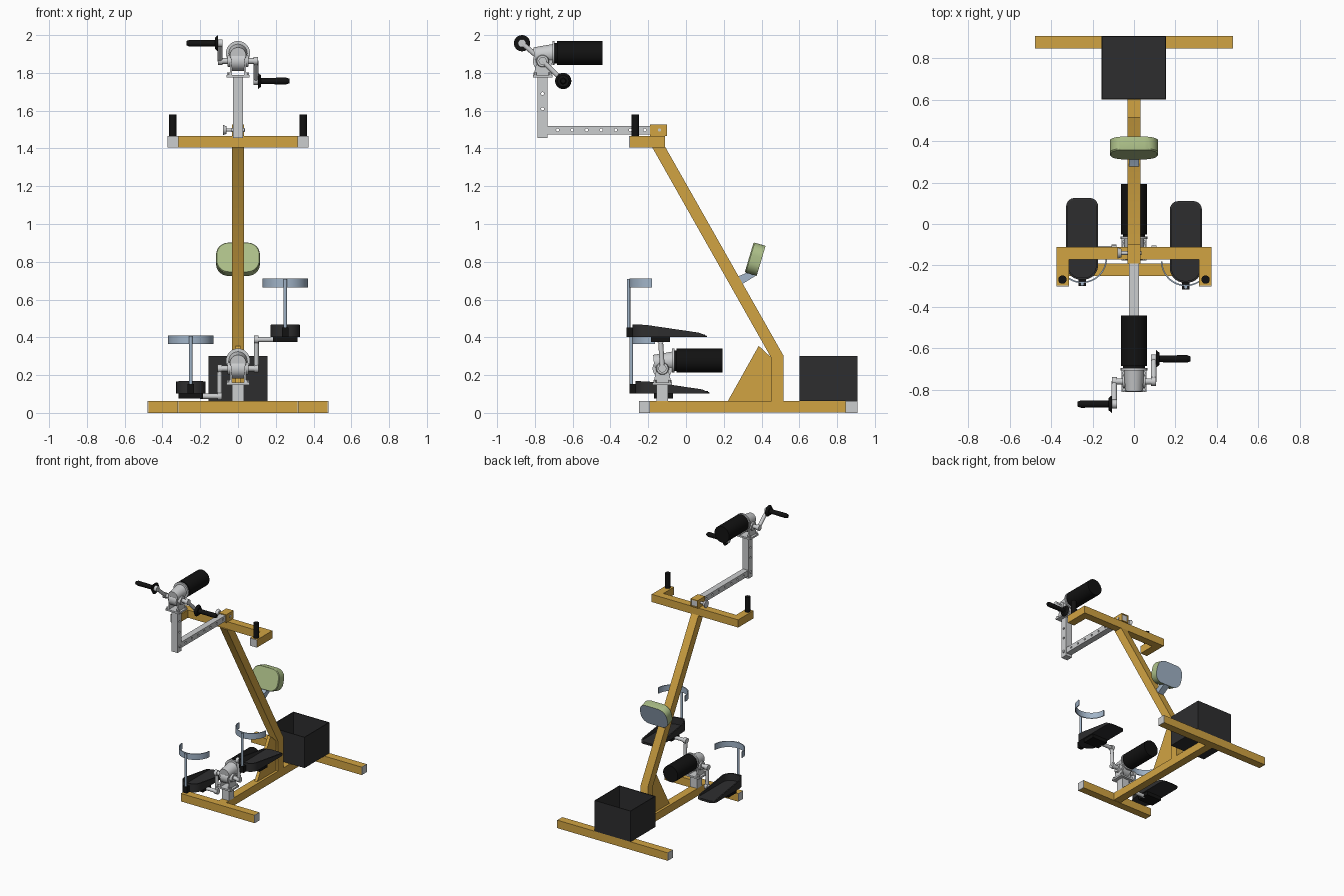
import bpy, bmesh, math
from mathutils import Vector, Matrix

if "Cube" in bpy.data.objects:
    bpy.data.objects.remove(bpy.data.objects["Cube"])


def material(name, rgb):
    m = bpy.data.materials.new(name)
    m.diffuse_color = (*rgb, 1)
    m.use_nodes = True
    m.node_tree.nodes["Principled BSDF"].inputs["Base Color"].default_value = m.diffuse_color
    return m


GOLD = material("gold paint", (0.64, 0.37, 0.055))
STEEL = material("light steel", (0.60, 0.61, 0.62))
BLACK = material("black rubber", (0.006, 0.006, 0.006))
DARK = material("dark grey plastic", (0.027, 0.027, 0.028))
BLUE = material("pale blue metal", (0.36, 0.46, 0.58))
GREEN = material("green cushion", (0.42, 0.53, 0.25))


def finish(name, bm, *mats):
    bmesh.ops.recalc_face_normals(bm, faces=bm.faces[:])
    me = bpy.data.meshes.new(name)
    bm.to_mesh(me)
    bm.free()
    ob = bpy.data.objects.new(name, me)
    bpy.context.collection.objects.link(ob)
    for m in mats:
        me.materials.append(m)
    return ob


def box(name, x0, x1, y0, y1, z0, z1, mat):
    bm = bmesh.new()
    bmesh.ops.create_cube(bm, size=1)
    for v in bm.verts:
        v.co = ((x0 + x1) / 2 + v.co.x * (x1 - x0), (y0 + y1) / 2 + v.co.y * (y1 - y0),
                (z0 + z1) / 2 + v.co.z * (z1 - z0))
    return finish(name, bm, mat)


def rod(name, p, q, r, mat, r2=None, segs=28):
    p, q = Vector(p), Vector(q)
    d = q - p
    bm = bmesh.new()
    bmesh.ops.create_cone(bm, cap_ends=True, segments=segs, radius1=r,
                          radius2=r if r2 is None else r2, depth=d.length)
    rot = Vector((0, 0, 1)).rotation_difference(d).to_matrix().to_4x4()
    bm.transform(Matrix.Translation((p + q) / 2) @ rot)
    ob = finish(name, bm, mat)
    return ob


def side_prism(name, yz, x0, x1, mat):
    """Profile in y,z pulled along x."""
    bm = bmesh.new()
    a = [bm.verts.new((x0, y, z)) for y, z in yz]
    b = [bm.verts.new((x1, y, z)) for y, z in yz]
    bm.faces.new(a)
    bm.faces.new(b)
    for i in range(len(yz)):
        j = (i + 1) % len(yz)
        bm.faces.new((a[i], a[j], b[j], b[i]))
    return finish(name, bm, mat)


def rounded(w, y0, y1, r0, r1, n=8):
    """Rounded rectangle outline, half width w, corner radius r0 at y0 and r1 at y1."""
    pts = []
    for cx, cy, r, a0 in ((w - r1, y1 - r1, r1, 0), (-w + r1, y1 - r1, r1, 90),
                          (-w + r0, y0 + r0, r0, 180), (w - r0, y0 + r0, r0, 270)):
        for i in range(n + 1):
            a = math.radians(a0 + 90 * i / n)
            pts.append((cx + r * math.cos(a), cy + r * math.sin(a)))
    return pts


# Floor frame with capped cross bars
box("base_beam", -.031, .031, -.20, .86, .002, .062, GOLD)
for nm, w, y0, y1 in (("front", .315, -.25, -.19), ("rear", .474, .845, .907)):
    box(nm + "_cross_bar", -w, w, y0, y1, 0, .062, GOLD)
    for s in (-1, 1):
        x = sorted((s * w, s * (w + .004)))
        box(nm + "_bar_cap", *x, y0, y1, 0, .062, STEEL)

# Bent main mast and gusset
side_prism("mast", [(.452, .06), (.515, .06), (.515, .305), (-.11, 1.408),
                    (-.18, 1.408), (.452, .29)], -.031, .031, GOLD)
side_prism("gusset", [(.22, .06), (.46, .06), (.46, .285), (.385, .355)], -.012, .012, GOLD)

# Open storage box
X0, X1, Y0, Y1, T = -.157, .155, .60, .907, .006
for b in ((X0, X1, Y0, Y1, .062, .07), (X0, X0 + T, Y0, Y1, .07, .302), (X1 - T, X1, Y0, Y1, .07, .302),
          (X0 + T, X1 - T, Y0, Y0 + T, .07, .302), (X0 + T, X1 - T, Y1 - T, Y1, .07, .302)):
    box("storage_box_panel", *b, DARK)

# Handlebar with upright grips
box("handlebar", -.374, .374, -.17, -.11, 1.405, 1.465, GOLD)
for s in (-1, 1):
    x = sorted((s * .314, s * .374))
    box("handlebar_arm", *x, -.297, -.165, 1.405, 1.465, GOLD)
    box("handlebar_cap", *x, -.301, -.297, 1.405, 1.465, STEEL)
    rod("upright_grip", (s * .345, -.268, 1.46), (s * .345, -.268, 1.58), .02, BLACK)

# Socket, perforated extension arm and riser
for b in ((-.031, -.025, 1.465, 1.527), (.025, .031, 1.465, 1.527),
          (-.025, .025, 1.465, 1.472), (-.025, .025, 1.52, 1.527)):
    box("arm_socket", b[0], b[1], -.19, -.10, b[2], b[3], GOLD)
arm = box("extension_arm", -.024, .024, -.735, -.105, 1.475, 1.52, STEEL)
riser = box("riser_post", -.027, .027, -.785, -.733, 1.455, 1.78, STEEL)
for ob, centres in ((arm, [(-.68 + .077 * i, 1.4975) for i in range(7)]),
                    (riser, [(-.759, z) for z in (1.61, 1.69)])):
    bm = bmesh.new()
    for y, z in centres:
        bmesh.ops.create_cone(bm, cap_ends=True, segments=16, radius1=.008, radius2=.008, depth=.1,
                              matrix=Matrix.Translation((0, y, z)) @ Matrix.Rotation(math.pi / 2, 4, 'Y'))
    cutter = finish("hole_cutter", bm, STEEL)
    mod = ob.modifiers.new("holes", 'BOOLEAN')
    mod.operation, mod.solver, mod.object = 'DIFFERENCE', 'EXACT', cutter
    cutter.hide_render = True
    cutter.hide_set(True)
rod("riser_bolt", (-.034, -.759, 1.4975), (.034, -.759, 1.4975), .011, STEEL)
rod("lock_pin", (-.065, -.14, 1.4975), (.036, -.14, 1.4975), .009, STEEL)
rod("lock_knob", (-.08, -.14, 1.4975), (-.06, -.14, 1.4975), .027, STEEL, .02)


# Crank drive: bracket, gearbox, motor and axle
def drive(nm, y, z):
    box(nm + "_mount_plate", -.06, .06, y - .052, y + .052, z - .088, z - .075, STEEL)
    for s in (-1, 1):
        x = sorted((s * .032, s * .042))
        side_prism(nm + "_bracket", [(y - .048, z - .076), (y + .048, z - .076), (y + .03, z),
                                     (y + .02, z + .03), (y - .02, z + .03), (y - .03, z)], *x, STEEL)
        rod(nm + "_bearing", (s * .03, y, z), (s * .055, y, z), .036, STEEL, .03)
        rod(nm + "_bolt", (s * .05, y - .04, z - .076), (s * .05, y - .04, z - .062), .008, STEEL, segs=6)
        rod(nm + "_bolt", (s * .05, y + .04, z - .076), (s * .05, y + .04, z - .062), .008, STEEL, segs=6)
    rod(nm + "_gearbox", (-.034, y, z), (.034, y, z), .052, STEEL)
    rod(nm + "_gear_neck", (0, y - .045, z + .03), (0, y + .06, z + .04), .042, STEEL, .05)
    rod(nm + "_motor_flange", (0, y + .052, z + .042), (0, y + .064, z + .042), .064, STEEL)
    rod(nm + "_motor", (0, y + .075, z + .042), (0, y + .317, z + .042), .063, BLACK, segs=36)
    rod(nm + "_motor_neck", (0, y + .06, z + .042), (0, y + .08, z + .042), .054, BLACK)
    rod(nm + "_axle", (-.105, y, z), (.105, y, z), .015, STEEL)


def crank(nm, x, a, b):
    for p in (a, b):
        rod(nm + "_eye", (x - .012, *p), (x + .012, *p), .021, STEEL)
    rod(nm + "_arm", (x, *a), (x, *b), .013, STEEL)


drive("hand_drive", -.759, 1.863)
drive("foot_drive", -.125, .235)
box("foot_drive_post", -.031, .031, -.156, -.094, .06, .15, STEEL)

# Hand cranks
for s, y, z in ((-1, -.868, 1.957), (1, -.65, 1.757)):
    crank("hand_crank", s * .095, (-.759, 1.863), (y, z))
    rod("hand_grip", (s * .11, y, z), (s * .255, y, z), .016, BLACK, .018)
    rod("hand_grip_end", (s * .255, y, z), (s * .272, y, z), .018, BLACK, .012)
    rod("hand_grip_guard", (s * .106, y, z), (s * .122, y, z), .043, BLACK, .03)


# Foot trays with heel post and calf cradle
def foot(s, dy, z):
    xc = s * .25
    crank("foot_crank", s * .097, (-.125, .235), (-.135 + dy, z - .015))
    rod("pedal_axle", (s * .09, -.135 + dy, z - .015), (s * .2, -.135 + dy, z - .015), .014, STEEL)
    box("pedal_block", xc - .066, xc + .066, -.185 + dy, -.085 + dy, z - .028, z + .004, BLACK)
    outer = rounded(.077, -.283, .11, .07, .04)
    inner = rounded(.068, -.274, .101, .062, .032)

    def rim(y):
        return z + .066 - (max(0, y + .29) * .04) - max(0, y + .01) * .38

    bm = bmesh.new()
    rings = []
    for pts, top in ((outer, False), (outer, True), (inner, True), (inner, False)):
        rings.append([bm.verts.new((xc + x, y + dy, rim(y) if top else z + (.012 if pts is inner else 0)))
                      for x, y in pts])
    n = len(outer)
    for a, b in zip(rings, rings[1:]):
        for i in range(n):
            bm.faces.new((a[i], a[(i + 1) % n], b[(i + 1) % n], b[i]))
    bm.faces.new(rings[0])
    bm.faces.new(rings[3])
    finish("foot_tray", bm, DARK)
    box("heel_bracket", xc - .018, xc + .018, -.315 + dy, -.28 + dy, z, z + .05, BLACK)
    rod("calf_post", (xc, -.304 + dy, z + .01), (xc, -.304 + dy, z + .305), .009, BLUE)
    bm = bmesh.new()
    for i in range(25):
        a = math.pi + math.pi * i / 24
        ring = [bm.verts.new((xc + r * math.cos(a), -.18 + dy + r * math.sin(a), z + h))
                for r, h in ((.12, .262), (.12, .308), (.113, .308), (.113, .262))]
        if i:
            for k in range(4):
                bm.faces.new((last[k], last[(k + 1) % 4], ring[(k + 1) % 4], ring[k]))
        if i in (0, 24):
            bm.faces.new(ring)
        last = ring
    finish("calf_cradle", bm, BLUE)


foot(1, 0, .403)
foot(-1, .015, .103)

# Tilted cushion on a bent bracket; its rear face is pale blue
side_prism("cushion_bracket", [(.27, .72), (.295, .68), (.372, .728), (.35, .76), (.33, .745)], -.025, .025, BLUE)
bm = bmesh.new()
rings = [[bm.verts.new((x * k, t, h * k)) for x, h in rounded(.116, -.083, .083, .065, .065)]
         for t, k in ((-.033, .96), (-.027, 1), (.033, 1))]
for a, b in zip(rings, rings[1:]):
    for i in range(len(a)):
        j = (i + 1) % len(a)
        bm.faces.new((a[i], a[j], b[j], b[i]))
bm.faces.new(rings[0])
bm.faces.new(rings[2]).material_index = 1
bm.transform(Matrix.Translation((0, .366, .814)) @ Matrix.Rotation(-.29, 4, 'X'))
finish("cushion", bm, GREEN, BLUE)

# Smooth round parts, keep edges sharp
for ob in bpy.context.scene.objects:
    if not ob.hide_render:
        ob.select_set(True)
        bpy.context.view_layer.objects.active = ob
bpy.ops.object.shade_smooth_by_angle(angle=math.radians(32))
